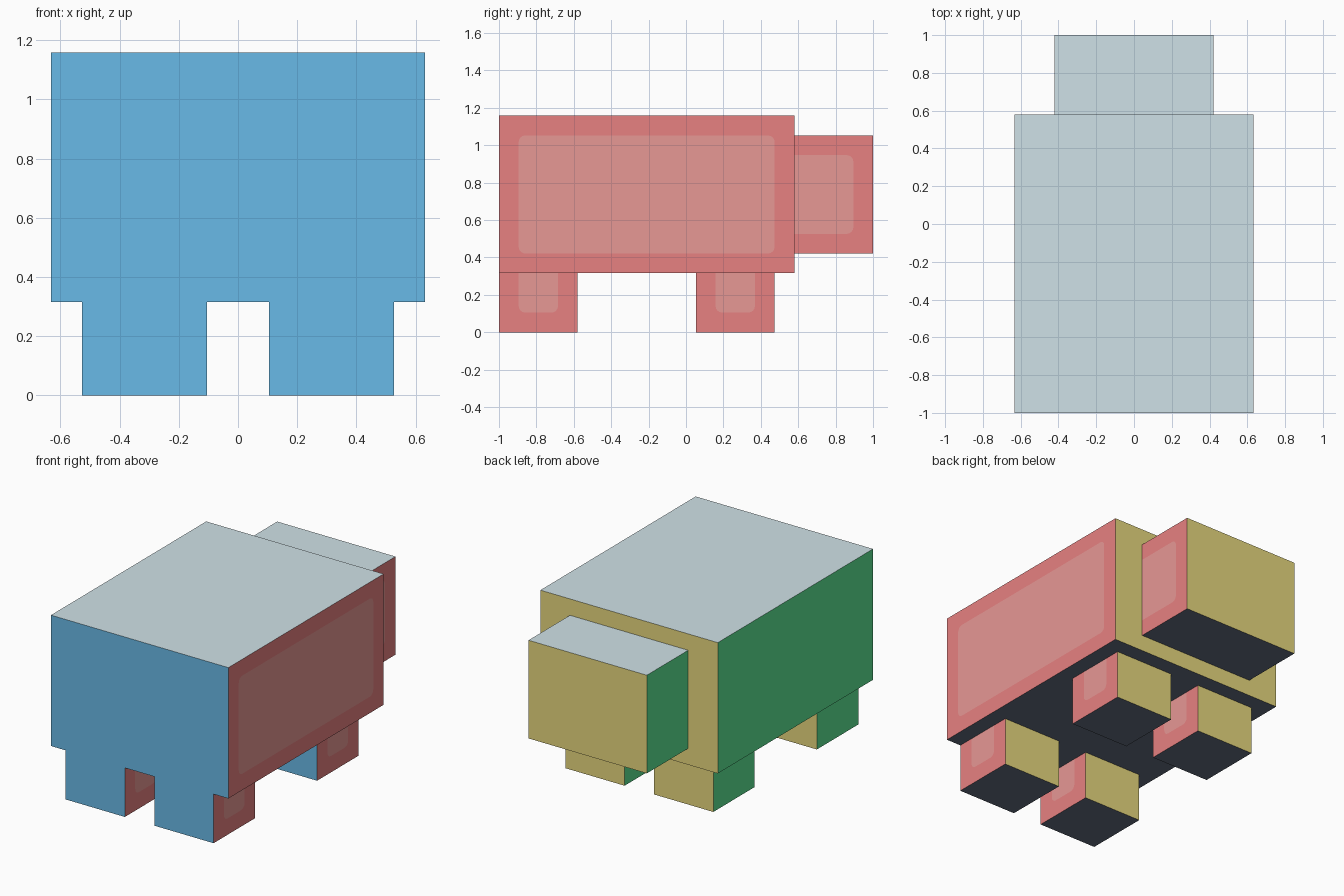
import bpy, bmesh, math
from mathutils import Vector

if "Cube" in bpy.data.objects:
    bpy.data.objects.remove(bpy.data.objects["Cube"])

U = 2 / 19          # one block unit; the model is 19 units long
RADIUS = 0.035      # corner radius of the side panels


def material(name, rgb):
    lin = [(c / 255 / 12.92) if c < 11 else ((c / 255 + 0.055) / 1.055) ** 2.4 for c in rgb]
    m = bpy.data.materials.new(name)
    m.diffuse_color = (*lin, 1)
    m.use_nodes = True
    m.node_tree.nodes["Principled BSDF"].inputs["Base Color"].default_value = m.diffuse_color
    return m


MATS = [
    material("front_blue", (113, 200, 248)),
    material("side_red", (244, 136, 136)),
    material("panel_pink", (246, 162, 159)),
    material("top_pale_grey", (217, 236, 242)),
    material("side_green", (98, 243, 155)),
    material("back_yellow", (247, 231, 135)),
    material("bottom_slate", (98, 109, 128)),
]
BLUE, RED, PINK, GREY, GREEN, YELLOW, SLATE = range(7)


def face_colour(n):
    """Pick the colour from the direction a face looks."""
    if abs(n.x) > 0.5:
        return RED if n.x > 0 else GREEN
    if abs(n.y) > 0.5:
        return YELLOW if n.y > 0 else BLUE
    return GREY if n.z > 0 else SLATE


def cut_panel(bm, face):
    """Replace a rectangular face by a border and a rounded inset panel."""
    corners = list(face.verts)
    centre = face.calc_center_median()
    bm.faces.remove(face)
    arcs = []
    for i, v in enumerate(corners):
        to_prev = (corners[i - 1].co - v.co).normalized()
        to_next = (corners[(i + 1) % 4].co - v.co).normalized()
        mid = v.co + (to_prev + to_next) * (U + RADIUS)
        arcs.append([bm.verts.new(mid - RADIUS * (math.cos(a) * to_next + math.sin(a) * to_prev))
                     for a in (k * math.pi / 8 for k in range(5))])
    for i, v in enumerate(corners):
        j = (i + 1) % 4
        bm.faces.new([v] + arcs[i][::-1])                             # border corner
        bm.faces.new([v, corners[j], arcs[j][0], arcs[i][-1]])        # border side
    return bm.faces.new([p for arc in arcs for p in arc])


def block(name, lo, hi):
    """Box between two corners given in block units, coloured by direction."""
    lo, hi = Vector(lo) * U, Vector(hi) * U
    bm = bmesh.new()
    bmesh.ops.create_cube(bm, size=1)
    for v in bm.verts:
        v.co = Vector([l + (c + 0.5) * (h - l) for l, h, c in zip(lo, hi, v.co)])
    bm.normal_update()
    right = next(f for f in bm.faces if f.normal.x > 0.5)
    panel = cut_panel(bm, right)
    bmesh.ops.recalc_face_normals(bm, faces=bm.faces[:])
    bm.normal_update()
    for f in bm.faces:
        f.material_index = face_colour(f.normal)
    panel.material_index = PINK
    me = bpy.data.meshes.new(name)
    bm.to_mesh(me)
    bm.free()
    for m in MATS:
        me.materials.append(m)
    bpy.context.collection.objects.link(bpy.data.objects.new(name, me))


# Body and the smaller block sunk into its back
block("body", (-6, -9.5, 3), (6, 5.5, 11))
block("rear_block", (-4, 3.5, 4), (4, 9.5, 10))

# Four legs, running up into the body
for side, x in (("left", -5), ("right", 1)):
    for end, y in (("front", -9.5), ("back", 0.5)):
        block(f"{end}_{side}_leg", (x, y, 0), (x + 4, y + 4, 6))
